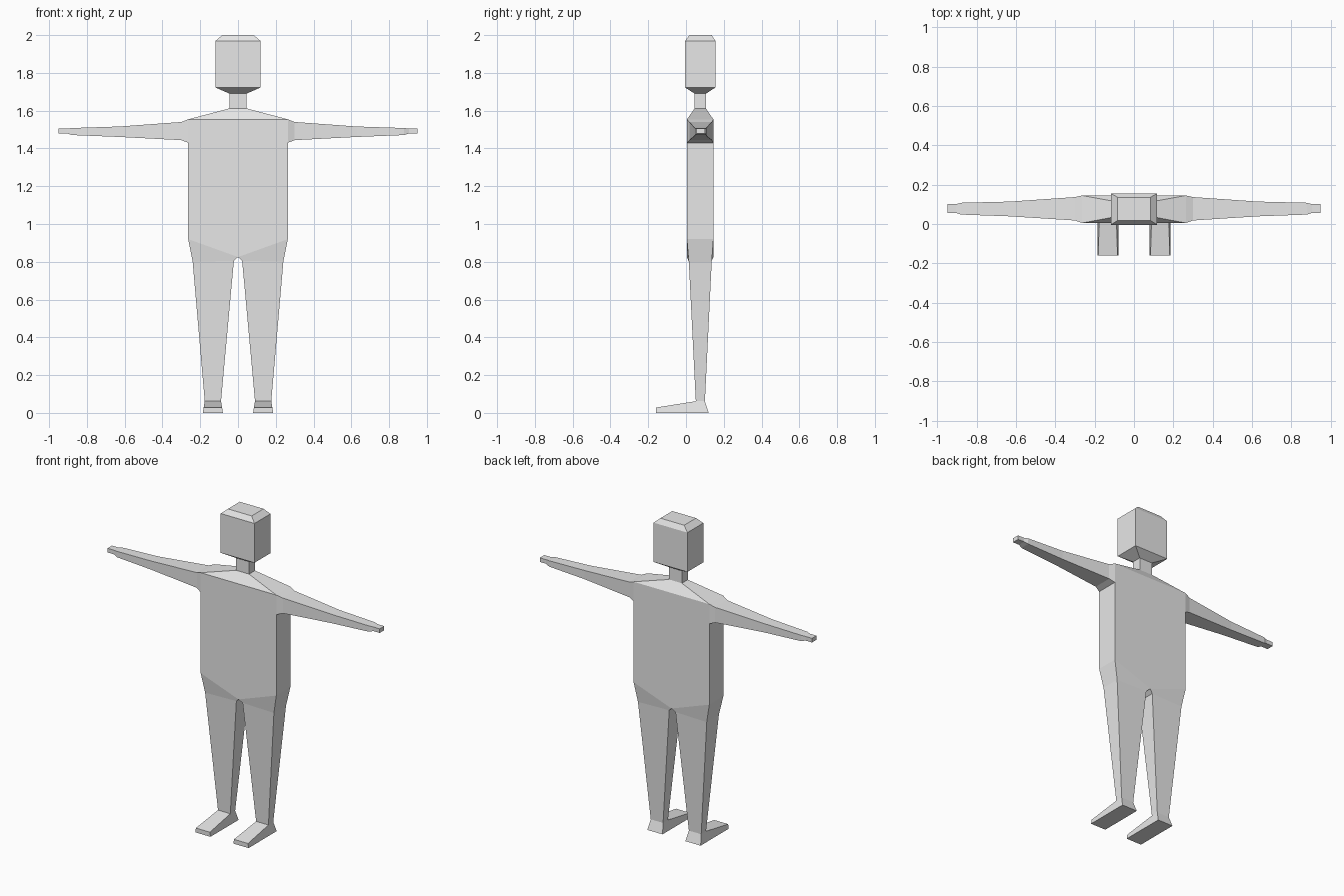
import bpy, bmesh

if "Cube" in bpy.data.objects:
    bpy.data.objects.remove(bpy.data.objects["Cube"])

grey = bpy.data.materials.new("light_grey")
grey.diffuse_color = (0.8, 0.8, 0.8, 1)
grey.use_nodes = True
grey.node_tree.nodes["Principled BSDF"].inputs["Base Color"].default_value = grey.diffuse_color


def loft(name, rings, start_cap=False, end_cap=False, skip=()):
    """Bridge a row of closed rings; skip leaves out numbered ring edges."""
    bm = bmesh.new()
    loops = [[bm.verts.new(p) for p in ring] for ring in rings]
    n = len(loops[0])
    for a, b in zip(loops, loops[1:]):
        for i in range(n):
            if i not in skip:
                j = (i + 1) % n
                bm.faces.new((a[i], a[j], b[j], b[i]))
    if start_cap:
        bm.faces.new(loops[0])
    if end_cap:
        bm.faces.new(loops[-1])
    bmesh.ops.recalc_face_normals(bm, faces=bm.faces[:])
    mesh = bpy.data.meshes.new(name)
    bm.to_mesh(mesh)
    bm.free()
    mesh.materials.append(grey)
    obj = bpy.data.objects.new(name, mesh)
    bpy.context.collection.objects.link(obj)
    return obj


def level(z, hx, y0, y1):
    """Horizontal rectangle centred on x = 0."""
    return [(-hx, y0, z), (hx, y0, z), (hx, y1, z), (-hx, y1, z)]


HX, Y0, Y1 = 0.264, 0.005, 0.145   # torso half width and depth

# Head, neck and sloping shoulders
loft("head", [level(1.69, 0.045, 0.046, 0.105),
              level(1.722, 0.118, -0.004, 0.155),
              level(1.97, 0.118, -0.004, 0.155),
              level(2.0, 0.083, 0.018, 0.136)], end_cap=True)
loft("neck", [level(1.612, 0.045, 0.046, 0.105),
              level(1.69, 0.045, 0.046, 0.105)])
loft("shoulders", [level(1.554, HX, Y0, Y1),
                   level(1.612, 0.045, 0.046, 0.105)])

# Torso slab with pointed lower edge, open where the limbs join
outline = [(HX, 1.554), (HX, 1.43), (HX, 0.92), (0, 0.825),
           (-HX, 0.92), (-HX, 1.43), (-HX, 1.554)]
loft("torso", [[(x, y, z) for x, z in outline] for y in (Y0, Y1)],
     True, True, skip=(0, 2, 3, 5, 6))

# Arm stations: x, y range, z range
arm = [(HX, Y0, Y1, 1.43, 1.554),
       (0.30, 0.018, 0.137, 1.444, 1.54),
       (0.63, 0.039, 0.114, 1.461, 1.516),
       (0.88, 0.048, 0.108, 1.471, 1.508),
       (0.905, 0.056, 0.101, 1.479, 1.505),
       (0.95, 0.056, 0.101, 1.479, 1.505)]

# Leg stations: inner x and z, outer x and z, y range
leg = [(0, 0.825, HX, 0.92, Y0, Y1),
       (0.022, 0.805, 0.24, 0.80, 0.015, 0.136),
       (0.09, 0.062, 0.176, 0.062, 0.052, 0.1)]

# Foot side profile: y, z, inner x, outer x
foot = [(-0.16, 0, 0.08, 0.186), (-0.16, 0.028, 0.084, 0.182),
        (0.052, 0.062, 0.09, 0.176), (0.1, 0.062, 0.09, 0.176),
        (0.12, 0, 0.08, 0.186)]

for side, s in (("right", 1), ("left", -1)):
    loft(side + "_arm", [[(s * x, a, c), (s * x, b, c), (s * x, b, d), (s * x, a, d)]
                         for x, a, b, c, d in arm], end_cap=True)
    loft(side + "_leg", [[(s * xi, a, zi), (s * xo, a, zo), (s * xo, b, zo), (s * xi, b, zi)]
                         for xi, zi, xo, zo, a, b in leg])
    loft(side + "_foot", [[(s * p[k], p[0], p[1]) for p in foot] for k in (2, 3)],
         True, True, skip=(2,))
